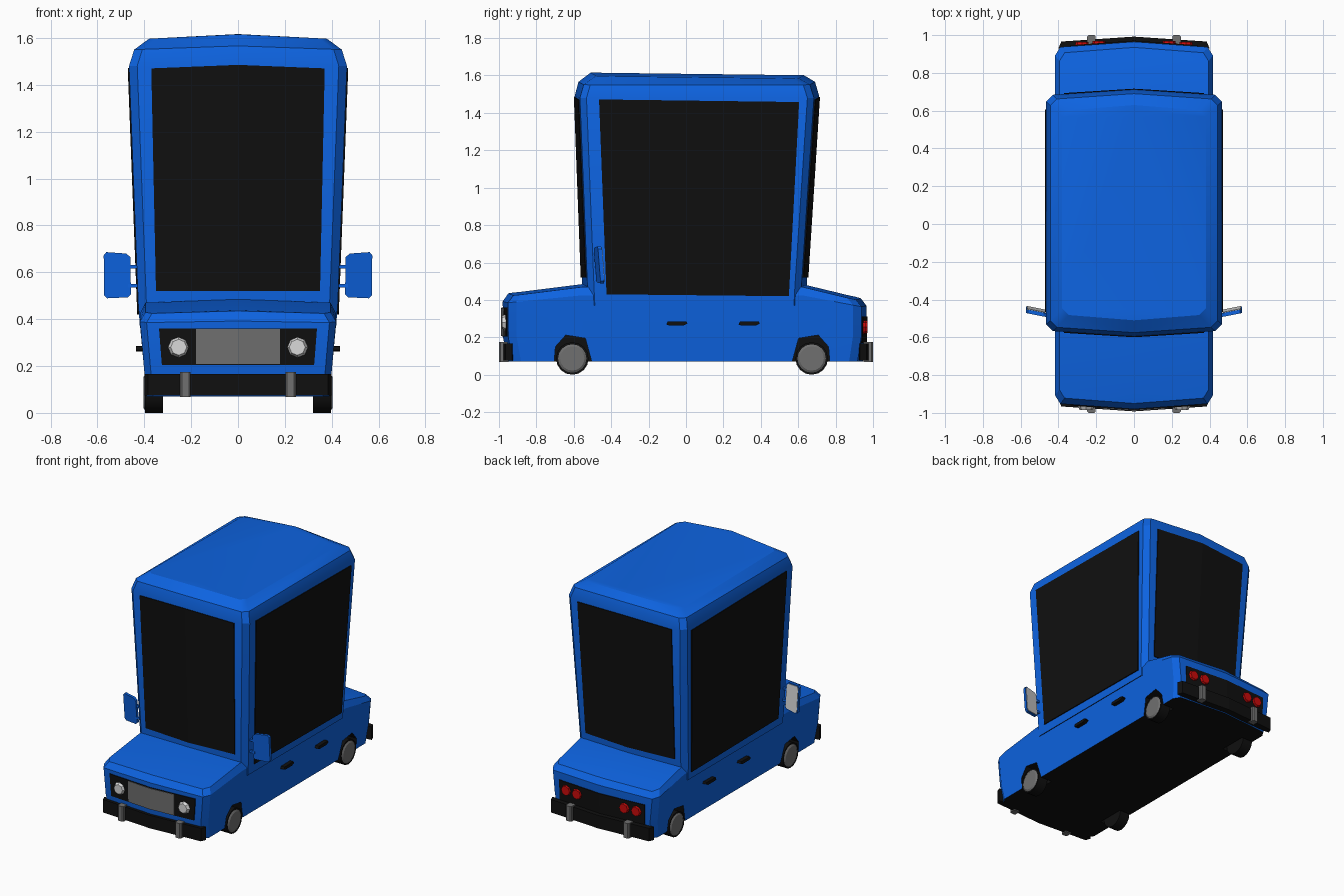
import bpy, bmesh
from mathutils import Vector, Matrix

if "Cube" in bpy.data.objects:
    bpy.data.objects.remove(bpy.data.objects["Cube"])


def material(name, rgb):
    m = bpy.data.materials.new(name)
    m.use_nodes = True
    m.diffuse_color = (*rgb, 1)
    m.node_tree.nodes["Principled BSDF"].inputs["Base Color"].default_value = (*rgb, 1)
    return m


BLUE = material("blue paint", (0.004, 0.125, 0.75))
BLACK = material("black trim", (0.005, 0.005, 0.005))
GREY = material("grey metal", (0.16, 0.16, 0.16))
WHITE = material("white glass", (0.7, 0.7, 0.7))
RED = material("red glass", (0.6, 0.003, 0.003))


def finish(name, bm, mats, cutter=None, smooth=0.4):
    """Mirror a half mesh over x = 0, cut it if asked, and shade it."""
    bmesh.ops.recalc_face_normals(bm, faces=bm.faces)
    mesh = bpy.data.meshes.new(name)
    bm.to_mesh(mesh)
    bm.free()
    obj = bpy.data.objects.new(name, mesh)
    bpy.context.collection.objects.link(obj)
    for m in mats:
        mesh.materials.append(m)
    obj.modifiers.new("mirror", "MIRROR").merge_threshold = 0.0005
    if cutter:
        cut = obj.modifiers.new("cut", "BOOLEAN")
        cut.operation, cut.solver, cut.object = "DIFFERENCE", "EXACT", cutter
        cut.material_mode = "TRANSFER"
    bpy.ops.object.select_all(action="DESELECT")
    obj.select_set(True)
    bpy.context.view_layer.objects.active = obj
    bpy.ops.object.convert(target="MESH")
    if smooth:
        bpy.ops.object.shade_smooth_by_angle(angle=smooth)
    return obj


def add_prism(bm, pts, vec):
    a = [bm.verts.new(p) for p in pts]
    b = [bm.verts.new(Vector(p) + Vector(vec)) for p in pts]
    bm.faces.new(a)
    bm.faces.new(b[::-1])
    for i in range(len(a)):
        j = (i + 1) % len(a)
        bm.faces.new((a[i], b[i], b[j], a[j]))


def prism(name, pts, vec, mat):
    bm = bmesh.new()
    add_prism(bm, pts, vec)
    return finish(name, bm, [mat], smooth=0)


def discs(name, centres, axis, r1, r2, depth, sides, mat):
    """Cylinders or frustums starting at each centre and pointing along axis."""
    bm = bmesh.new()
    axis = Vector(axis)
    turn = axis.to_track_quat("Z", "Y").to_matrix().to_4x4()
    for c in centres:
        place = Matrix.Translation(Vector(c) + axis * depth / 2) @ turn
        bmesh.ops.create_cone(bm, cap_ends=True, segments=sides, radius1=r1,
                              radius2=r2, depth=depth, matrix=place)
    return finish(name, bm, [mat], smooth=0.5)


def shell(name, rings, corner, waist, lift, cutter=None):
    """Half loft of plan outlines: z, half width, front y, back y, bow, lift."""
    bm = bmesh.new()
    c, b, d = corner
    loops = []
    for z, w, f, k, bow, up in rings:
        plan = [(0, f), (w - c, f + b), (w, f + b + d)] + [(w, y) for y in waist]
        plan += [(w, k - b - d), (w - c, k - b), (0, k)]
        loops.append([bm.verts.new((x, y, z + bow * (1 - x / w) + up * lift(y)))
                      for x, y in plan])
    for lo, hi in zip(loops, loops[1:]):
        for i in range(len(lo) - 1):
            bm.faces.new((lo[i], lo[i + 1], hi[i + 1], hi[i]))
    for loop, bow, idx in ((loops[0], 0, 1), (loops[-1], rings[-1][4], 0)):
        mid = [loop[0]]
        mid += [bm.verts.new((0, v.co.y, v.co.z + bow)) for v in loop[1:-1]]
        mid.append(loop[-1])
        for i in range(len(loop) - 1):
            quad = dict.fromkeys((loop[i], loop[i + 1], mid[i + 1], mid[i]))
            bm.faces.new(list(quad)).material_index = idx
    return finish(name, bm, [BLUE, BLACK], cutter)


def surface_y(rings, corner, x, z, end):
    """Depth of the bowed front (end -1) or back (end 1) at x and z."""
    col = 2 if end < 0 else 3
    for lo, hi in zip(rings, rings[1:]):
        if z <= hi[0]:
            break
    t = (z - lo[0]) / (hi[0] - lo[0])
    w = lo[1] + t * (hi[1] - lo[1]) - corner[0]
    return lo[col] + t * (hi[col] - lo[col]) - end * corner[1] * x / w


def end_plate(name, rings, corner, outline, end, mat, out=0.006):
    pts = [(x, surface_y(rings, corner, x, z, end) + end * out, z) for x, z in outline]
    return prism(name, pts, (0, -end * 0.012, 0), mat)


def hood_lift(y):
    if y < -0.55:
        return 0.05 * (y + 0.95) / 0.4
    if y > 0.62:
        return 0.05 - 0.075 * (y - 0.62) / 0.31
    return 0.05


# Wheel arches cut out of the lower body
WHEELS = {"front": (-0.608, 1), "rear": (0.672, -1)}
arch = [(-0.1, 0.03), (-0.09, 0.15), (-0.035, 0.212), (0.07, 0.195), (0.115, 0.03)]
bm = bmesh.new()
for y, s in WHEELS.values():
    add_prism(bm, [(0.3, y + s * a, z) for a, z in arch], (0.2, 0, 0))
cutter = finish("arch_cutter", bm, [BLACK], smooth=0)
cutter.hide_render = True

# Lower body and tall cabin
BODY_CORNER = (0.028, 0.028, 0.045)
BODY = [(0.07, 0.39, -0.955, 0.945, 0, 0),
        (0.20, 0.402, -0.978, 0.965, 0, 0),
        (0.385, 0.418, -0.98, 0.965, 0.01, 0.8),
        (0.42, 0.395, -0.95, 0.935, 0.015, 1)]
CABIN_CORNER = (0.035, 0.028, 0.035)
CABIN = [(0.37, 0.419, -0.55, 0.64, 0, 0),
         (0.47, 0.426, -0.555, 0.645, 0, 0),
         (1.48, 0.465, -0.595, 0.712, 0.01, 0),
         (1.55, 0.443, -0.575, 0.69, 0.016, 0),
         (1.591, 0.38, -0.51, 0.63, 0.018, 1)]
shell("lower_body", BODY, BODY_CORNER, (-0.55, 0.62), hood_lift, cutter)
shell("cabin", CABIN, CABIN_CORNER, (), lambda y: -0.012 * y)
bpy.data.objects.remove(cutter)

# Windows
for side, end in (("front", -1), ("rear", 1)):
    end_plate(side + "_window", CABIN, CABIN_CORNER,
              [(0, 0.52), (0.35, 0.52), (0.37, 1.47), (0, 1.485)], end, BLACK)
prism("side_windows", [(0.42, -0.425, 0.43), (0.42, 0.55, 0.42),
                       (0.46, 0.605, 1.458), (0.46, -0.465, 1.472)],
      (0.01, 0, 0), BLACK)

# Front panel, grille and headlights
end_plate("front_panel", BODY, BODY_CORNER,
          [(0, 0.205), (0.325, 0.205), (0.337, 0.36), (0, 0.36)], -1, BLACK)
end_plate("grille", BODY, BODY_CORNER,
          [(0, 0.208), (0.18, 0.208), (0.18, 0.357), (0, 0.357)], -1, GREY, 0.01)
discs("headlights", [(0.253, -0.962, 0.28)], (0, -1, 0), 0.046, 0.034, 0.022, 8, WHITE)

# Rear panel and tail lights
end_plate("rear_panel", BODY, BODY_CORNER,
          [(0, 0.17), (0.335, 0.17), (0.335, 0.312), (0, 0.312)], 1, BLACK)
discs("tail_lights", [(x, 0.965 - 0.075 * x, 0.255) for x in (0.185, 0.275)],
      (0, 1, 0), 0.038, 0.033, 0.018, 8, RED)

# Bumpers and their guards
for side, e in (("front", -1), ("rear", 1)):
    plan = [(0, 0.992), (0.385, 0.966), (0.4, 0.93), (0.36, 0.925), (0, 0.94)]
    prism(side + "_bumper", [(x, e * y, 0.075) for x, y in plan], (0, 0, 0.092), BLACK)
    guard = [(0.203, 0.95), (0.203, 0.994), (0.21, 1), (0.24, 1), (0.248, 0.992), (0.248, 0.95)]
    prism(side + "_guards", [(x, e * y, 0.068) for x, y in guard], (0, 0, 0.107), GREY)

# Wheels with hub caps
for side, (y, s) in WHEELS.items():
    discs(side + "_tyres", [(0.32, y, 0.087)], (1, 0, 0), 0.087, 0.087, 0.077, 16, BLACK)
    discs(side + "_hub_caps", [(0.395, y, 0.087)], (1, 0, 0), 0.079, 0.065, 0.009, 16, GREY)

# Door handles
bm = bmesh.new()
for y in (-0.048, 0.338):
    shape = [(-0.057, 0.268), (-0.05, 0.284), (0.05, 0.286), (0.057, 0.274), (0.035, 0.263), (-0.04, 0.263)]
    add_prism(bm, [(0.4, y + a, z) for a, z in shape], (0.035, 0, 0))
finish("door_handles", bm, [BLACK], smooth=0)

# Side mirrors: housing, glass and arms
outline = [(0.457, 0.505), (0.459, 0.665), (0.478, 0.68), (0.562, 0.686),
           (0.573, 0.672), (0.571, 0.502), (0.558, 0.489), (0.47, 0.493)]


def mirror_y(x, z):
    return -0.487 + 0.2 * (x - 0.457) - 0.08 * (z - 0.59)


prism("mirror_housings", [(x, mirror_y(x, z), z) for x, z in outline], (0, 0.02, 0), BLUE)
inner = [(0.515 + 0.9 * (x - 0.515), 0.588 + 0.93 * (z - 0.588)) for x, z in outline]
prism("mirror_glass", [(x, mirror_y(x, z) + 0.018, z) for x, z in inner], (0, 0.006, 0), WHITE)
bm = bmesh.new()
for z in (0.535, 0.617):
    add_prism(bm, [(0.41, -0.485, z), (0.41, -0.47, z), (0.41, -0.47, z + 0.015),
                   (0.41, -0.485, z + 0.015)], (0.06, 0, 0))
finish("mirror_arms", bm, [BLUE], smooth=0)
